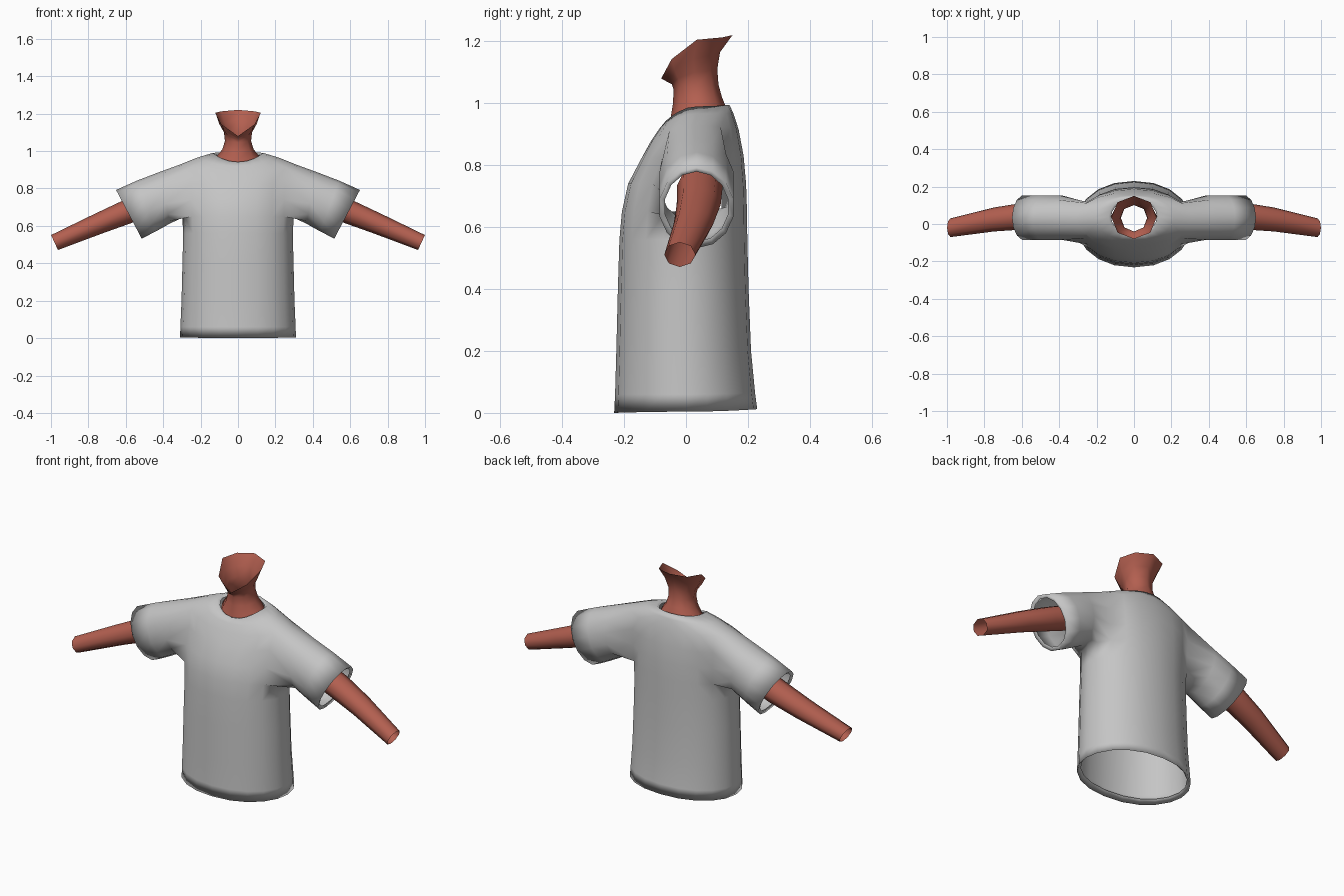
import bpy, bmesh, math
from mathutils import Vector

if "Cube" in bpy.data.objects:
    bpy.data.objects.remove(bpy.data.objects["Cube"])


def material(name, rgb):
    m = bpy.data.materials.new(name)
    m.diffuse_color = (*rgb, 1)
    m.use_nodes = True
    m.node_tree.nodes["Principled BSDF"].inputs["Base Color"].default_value = m.diffuse_color
    return m


GREY = material("grey_cloth", (0.56, 0.56, 0.56))
SKIN = material("skin", (0.45, 0.115, 0.08))


def half_ring(n, hw, yf, yb, zf, zs, zb):
    """Right half of a body ring, running from front centre to back centre."""
    pts = []
    yc, r = (yf + yb) / 2, (yb - yf) / 2
    for j in range(n + 1):
        a = math.pi * j / n
        c = math.cos(a)
        x = hw * max(0.0, math.sin(a)) ** 0.92 if 0 < j < n else 0.0
        z = zs + ((zf if c > 0 else zb) - zs) * c * c
        pts.append(Vector((x, yc - r * c, z)))
    return pts


def tube_ring(n, centre, ry, up):
    """Closed ring: starts at the top, goes round by the front."""
    return [Vector(centre) + Vector(up) * math.cos(2 * math.pi * i / n)
            + Vector((0, -ry * math.sin(2 * math.pi * i / n), 0)) for i in range(n)]


def add_ring(bm, pts):
    return [bm.verts.new(p) for p in pts]


def bridge(bm, a, b, closed=False, skip=()):
    n = len(a)
    for i in range(n if closed else n - 1):
        if i not in skip:
            k = (i + 1) % n
            bm.faces.new((a[i], a[k], b[k], b[i]))


def finish(bm, name, mat, axis):
    """Orient outwards from the part's axis, smooth and mirror it."""
    bmesh.ops.delete(bm, geom=[v for v in bm.verts if not v.link_faces], context='VERTS')
    bmesh.ops.recalc_face_normals(bm, faces=bm.faces)
    bm.normal_update()
    out = sum(f.normal.dot(f.calc_center_median() - axis(f.calc_center_median())) * f.calc_area()
              for f in bm.faces)
    if out < 0:
        bmesh.ops.reverse_faces(bm, faces=bm.faces)
    for f in bm.faces:
        f.smooth = True
    me = bpy.data.meshes.new(name)
    bm.to_mesh(me)
    bm.free()
    me.materials.append(mat)
    ob = bpy.data.objects.new(name, me)
    bpy.context.collection.objects.link(ob)
    mod = ob.modifiers.new("mirror", 'MIRROR')
    mod.use_axis[0] = True
    mod.use_clip = True
    mod.merge_threshold = 0.0005
    return ob


# Shirt body: half width, front y, back y, then z at front, side and back
bm = bmesh.new()
N = 10
rows = [
    (0.292, -0.212, 0.210, 0.025, 0.025, 0.03),   # turned-in hem
    (0.310, -0.232, 0.230, 0.000, 0.004, 0.012),
    (0.308, -0.229, 0.223, 0.06, 0.06, 0.065),
    (0.302, -0.225, 0.210, 0.20, 0.20, 0.20),
    (0.297, -0.220, 0.202, 0.40, 0.40, 0.40),
    (0.293, -0.215, 0.198, 0.56, 0.56, 0.56),
    (0.298, -0.207, 0.197, 0.65, 0.65, 0.65),     # armpit
    (0.300, -0.187, 0.194, 0.74, 0.74, 0.74),
    (0.305, -0.145, 0.186, 0.82, 0.83, 0.83),
    (0.310, -0.112, 0.170, 0.88, 0.928, 0.915),   # shoulder
    (0.215, -0.086, 0.153, 0.918, 0.966, 0.968),
    (0.135, -0.066, 0.140, 0.942, 0.990, 0.995),  # neckline
    (0.122, -0.052, 0.128, 0.938, 0.978, 0.982),  # turned-in neckline
]
body = [add_ring(bm, half_ring(N, *r)) for r in rows]
PIT, SHO = 6, 9
for i in range(len(body) - 1):
    bridge(bm, body[i], body[i + 1], skip=range(3, 7) if PIT <= i < SHO else ())

# Sleeve grown from the armhole edge
hole = ([body[SHO][j] for j in (5, 4, 3)] + [body[r][3] for r in (8, 7)]
        + [body[PIT][j] for j in range(3, 8)] + [body[r][7] for r in (7, 8)]
        + [body[SHO][j] for j in (7, 6)])
sleeve = [  # top x, z, bottom x, z, y radius
    (0.42, 0.888, 0.365, 0.612, 0.122),
    (0.54, 0.842, 0.440, 0.570, 0.122),
    (0.652, 0.792, 0.515, 0.532, 0.122),
    (0.636, 0.779, 0.518, 0.553, 0.104),          # turned-in cuff
]
prev = hole
for tx, tz, bx, bz, ry in sleeve:
    ring = add_ring(bm, tube_ring(len(hole), ((tx + bx) / 2, 0.034, (tz + bz) / 2), ry,
                                  ((tx - bx) / 2, 0, (tz - bz) / 2)))
    bridge(bm, prev, ring, closed=True)
    prev = ring
finish(bm, "shirt", GREY, lambda c: Vector((min(c.x, 0.15), 0.02, c.z)) if c.x < 0.34
       else Vector((c.x, 0.034, 0.90 - 0.42 * c.x)))

# Neck with an open, slanted top
bm = bmesh.new()
neck = [add_ring(bm, half_ring(4, *r)) for r in [
    (0.124, -0.056, 0.134, 0.915, 0.955, 0.965),
    (0.108, -0.050, 0.128, 0.950, 0.980, 0.990),
    (0.083, -0.042, 0.116, 1.000, 1.010, 1.020),
    (0.070, -0.040, 0.105, 1.045, 1.055, 1.060),
    (0.075, -0.046, 0.101, 1.062, 1.100, 1.110),
    (0.100, -0.062, 0.110, 1.070, 1.145, 1.165),
    (0.121, -0.080, 0.150, 1.080, 1.205, 1.220),
]]
for a, b in zip(neck, neck[1:]):
    bridge(bm, a, b)
finish(bm, "neck", SKIN, lambda c: Vector((0, 0.035, c.z)))

# Tapered arms, open at the wrist
bm = bmesh.new()
arm = [((0.45, 0.045, 0.735), 0.074, 0.068), ((0.60, 0.041, 0.672), 0.071, 0.064),
       ((0.75, 0.024, 0.610), 0.064, 0.056), ((0.981, -0.02, 0.511), 0.050, 0.044)]
rings = [add_ring(bm, tube_ring(8, c, ry, (0.42 * rz, 0, 0.907 * rz))) for c, ry, rz in arm]
for a, b in zip(rings, rings[1:]):
    bridge(bm, a, b, closed=True)
finish(bm, "arms", SKIN, lambda c: Vector((c.x, 0.02, 0.93 - 0.425 * c.x)))
